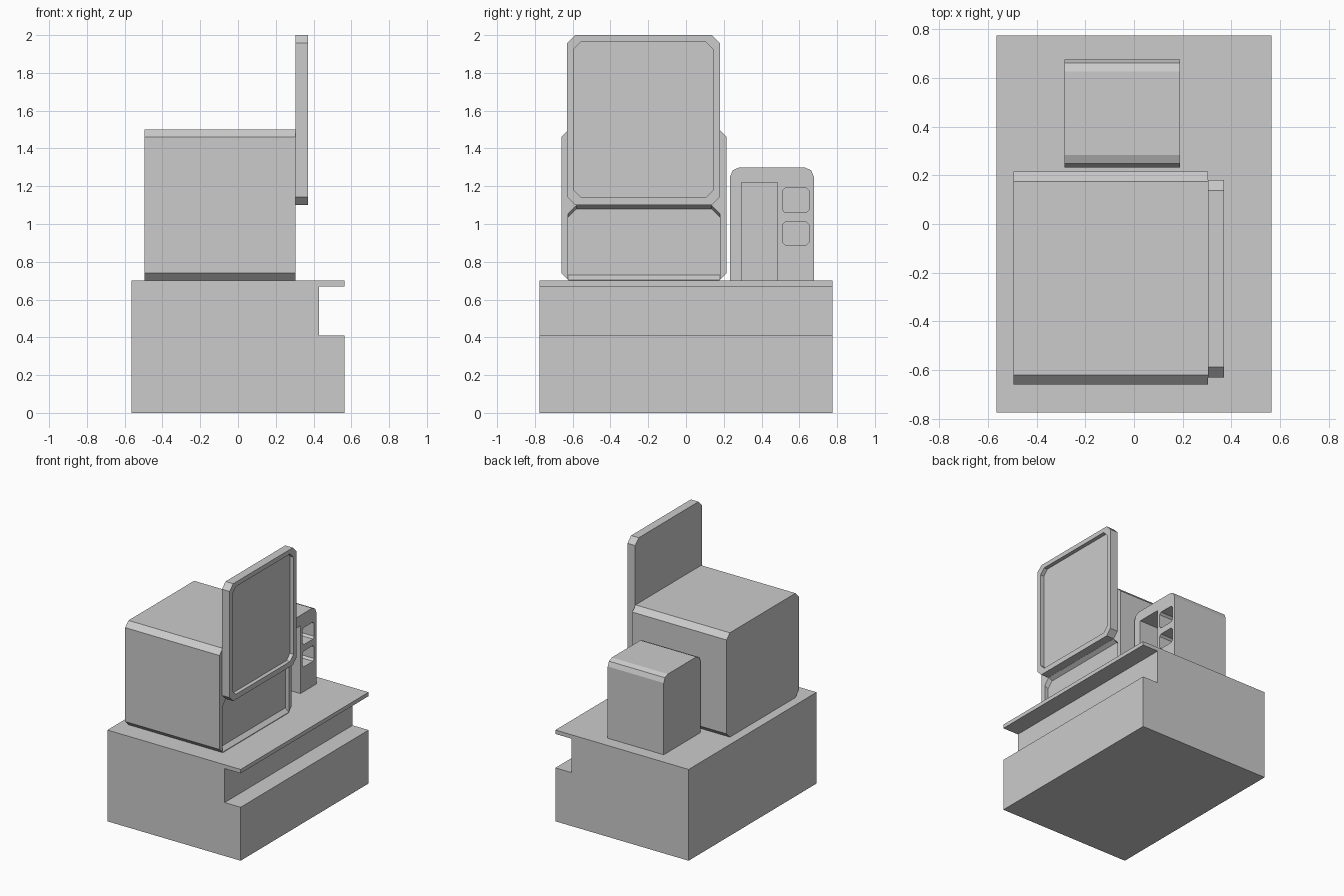
import bpy, bmesh

if "Cube" in bpy.data.objects:
    bpy.data.objects.remove(bpy.data.objects["Cube"])


def loft(name, rings):
    """Solid skinned through (x, [(y, z), ...]) cross-sections."""
    bm = bmesh.new()
    loops = [[bm.verts.new((x, y, z)) for y, z in pts] for x, pts in rings]
    for a, b in zip(loops, loops[1:]):
        for i in range(len(a)):
            j = (i + 1) % len(a)
            bm.faces.new((a[i], a[j], b[j], b[i]))
    bm.faces.new(loops[0])
    bm.faces.new(loops[-1])
    bmesh.ops.recalc_face_normals(bm, faces=bm.faces)
    mesh = bpy.data.meshes.new(name)
    bm.to_mesh(mesh)
    bm.free()
    ob = bpy.data.objects.new(name, mesh)
    bpy.context.collection.objects.link(ob)
    return ob


def prism(name, x0, x1, pts):
    return loft(name, [(x0, pts), (x1, pts)])


def octagon(y0, y1, z0, z1, c):
    return [(y0 + c, z0), (y1 - c, z0), (y1, z0 + c), (y1, z1 - c),
            (y1 - c, z1), (y0 + c, z1), (y0, z1 - c), (y0, z0 + c)]


def rect(y0, y1, z0, z1):
    return [(y0, z0), (y1, z0), (y1, z1), (y0, z1)]


def cut(ob, cutter):
    m = ob.modifiers.new("cut", "BOOLEAN")
    m.operation, m.solver, m.object = "DIFFERENCE", "EXACT", cutter
    bpy.context.view_layer.objects.active = ob
    bpy.ops.object.modifier_apply(modifier=m.name)
    bpy.data.objects.remove(cutter)


# Base block with a long groove along its right side
base = prism("base", -0.565, 0.565, rect(-0.775, 0.775, 0, 0.7))
cut(base, prism("groove", 0.43, 0.7, rect(-0.9, 0.9, 0.41, 0.67)))

# Main cabinet with a shallow recess low on its right face
cabinet = prism("cabinet", -0.495, 0.305, octagon(-0.66, 0.215, 0.7, 1.5, 0.04))


def arch(z0, z1):
    y0, y1, c = -0.625, 0.18, 0.045
    return [(y0, z0), (y1, z0), (y1, z1 - c), (y1 - c, z1), (y0 + c, z1), (y0, z1 - c)]


cut(cabinet, loft("recess", [(0.275, arch(0.73, 1.08)), (0.307, arch(0.703, 1.1))]))

# Raised lid with a sunken panel
lid = prism("lid", 0.305, 0.37, octagon(-0.63, 0.18, 1.1, 2.0, 0.043))
cut(lid, prism("panel", 0.34, 0.5, octagon(-0.595, 0.143, 1.14, 1.965, 0.04)))

# Small tower with rounded top edges, a tall slot and two square pockets
y0, y1 = 0.233, 0.677
tower = prism("tower", -0.285, 0.19, [
    (y0, 0.7), (y1, 0.7), (y1, 1.25), (y1 - 0.015, 1.285), (y1 - 0.05, 1.3),
    (y0 + 0.05, 1.3), (y0 + 0.015, 1.285), (y0, 1.25)])
cut(tower, prism("slot", 0.0, 0.3, rect(0.295, 0.485, 0.6, 1.22)))
for z0, z1 in ((0.89, 1.01), (1.06, 1.19)):
    cut(tower, prism("pocket", 0.0, 0.3, octagon(0.51, 0.652, z0, z1, 0.015)))
